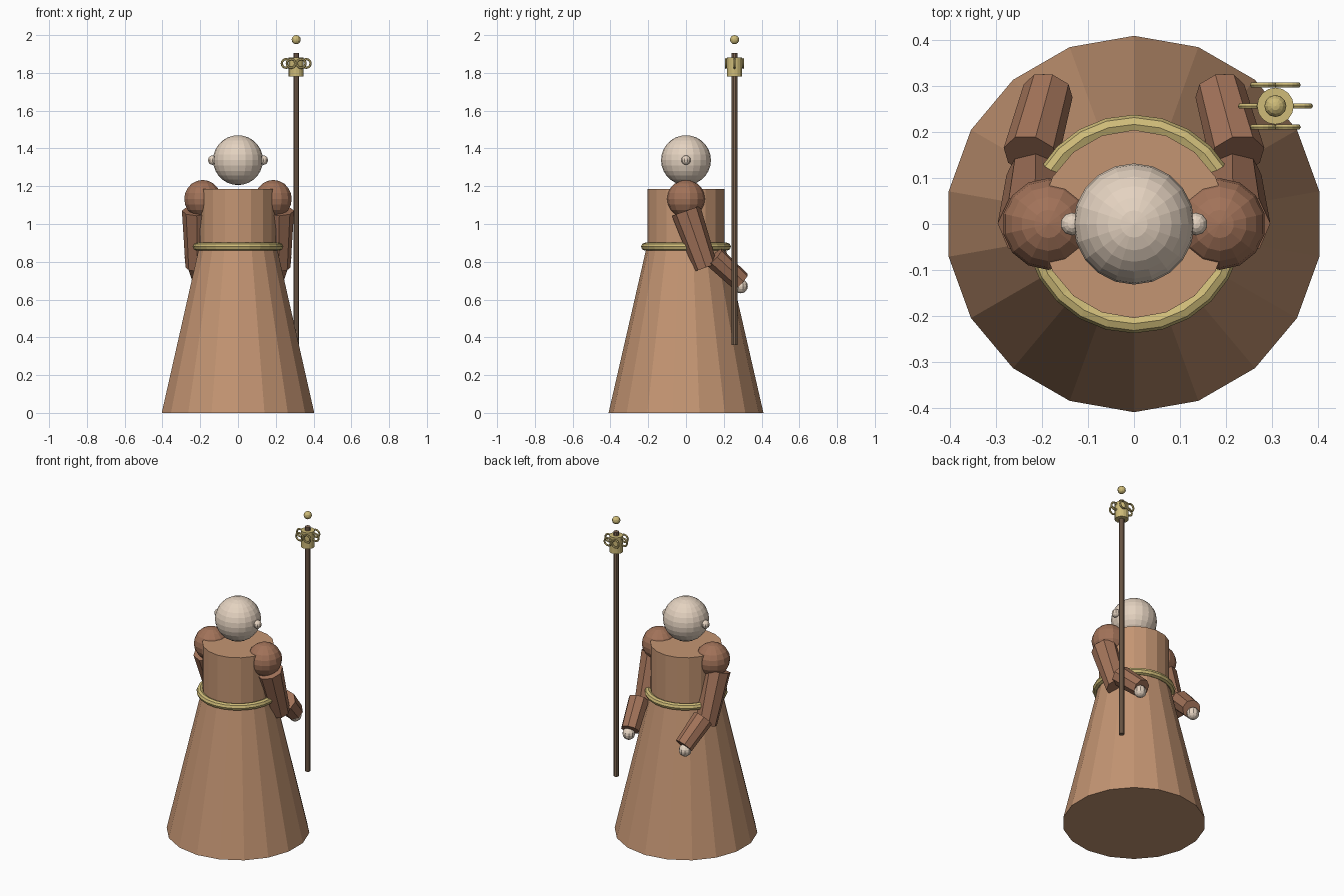
import bpy, math
from mathutils import Vector

if "Cube" in bpy.data.objects:
    bpy.data.objects.remove(bpy.data.objects["Cube"])


def material(name, rgb):
    m = bpy.data.materials.new(name)
    m.diffuse_color = (*rgb, 1)
    m.use_nodes = True
    m.node_tree.nodes["Principled BSDF"].inputs["Base Color"].default_value = m.diffuse_color
    return m


CLOTH = material("cloth", (0.55, 0.30, 0.17))
SLEEVE = material("sleeve", (0.36, 0.17, 0.10))
SKIN = material("skin", (0.78, 0.65, 0.53))
GOLD = material("gold", (0.62, 0.50, 0.19))
WOOD = material("wood", (0.22, 0.14, 0.09))


def finish(name, mat):
    o = bpy.context.object
    o.name = name
    o.data.materials.append(mat)
    return o


def rod(name, a, b, ra, rb, sides, mat):
    """Tapered cylinder from point a to point b."""
    a, b = Vector(a), Vector(b)
    d = b - a
    bpy.ops.mesh.primitive_cone_add(vertices=sides, radius1=ra, radius2=rb,
                                    depth=d.length, location=(a + b) / 2)
    o = finish(name, mat)
    if abs(d.x) + abs(d.y) > 1e-6:
        o.rotation_euler = d.to_track_quat('Z', 'Y').to_euler()
    return o


def ball(name, loc, r, seg, rings, mat):
    bpy.ops.mesh.primitive_uv_sphere_add(segments=seg, ring_count=rings,
                                         radius=r, location=loc)
    return finish(name, mat)


def ring(name, loc, major, minor, seg, mseg, mat, rot=(0, 0, 0)):
    bpy.ops.mesh.primitive_torus_add(major_radius=major, minor_radius=minor,
                                     major_segments=seg, minor_segments=mseg,
                                     location=loc, rotation=rot)
    return finish(name, mat)


# Robe skirt, torso and belt
rod("robe_skirt", (0, 0, 0), (0, 0, 0.88), 0.41, 0.208, 18, CLOTH)
rod("robe_torso", (0, 0, 0.84), (0, 0, 1.185), 0.205, 0.205, 18, CLOTH)
ring("belt", (0, 0, 0.88), 0.217, 0.021, 24, 8, GOLD)

# Head
ball("head", (0, 0, 1.338), 0.132, 20, 14, SKIN)

# Ears, shoulders, arms and hands on both sides
for s, side in ((-1, "left"), (1, "right")):
    ball("ear_" + side, (s * 0.135, 0, 1.338), 0.025, 10, 8, SKIN)
    ball("shoulder_" + side, (s * 0.187, 0, 1.133), 0.1, 14, 10, SLEEVE)
    rod("upper_arm_" + side, (s * 0.217, 0, 1.07), (s * 0.215, 0.105, 0.77),
        0.08, 0.063, 8, SLEEVE)
    rod("forearm_" + side, (s * 0.225, 0.15, 0.825), (s * 0.187, 0.29, 0.695),
        0.061, 0.055, 8, SLEEVE)
    ball("hand_" + side, (s * 0.197, 0.29, 0.67), 0.037, 10, 8, SKIN)

# Staff with collar and floating finial
SX, SY = 0.308, 0.257
rod("staff_shaft", (SX, SY, 0.36), (SX, SY, 1.905), 0.016, 0.016, 10, WOOD)
rod("staff_collar", (SX, SY, 1.78), (SX, SY, 1.882), 0.04, 0.04, 16, GOLD)
ball("staff_finial", (SX, SY, 1.976), 0.024, 12, 8, GOLD)

# Six upright rings around the collar, all facing front
for i in range(6):
    a = i * math.pi / 3
    ring(f"staff_ring_{i + 1}",
         (SX + 0.053 * math.cos(a), SY + 0.053 * math.sin(a), 1.85),
         0.023, 0.006, 16, 6, GOLD, (math.pi / 2, 0, 0))
